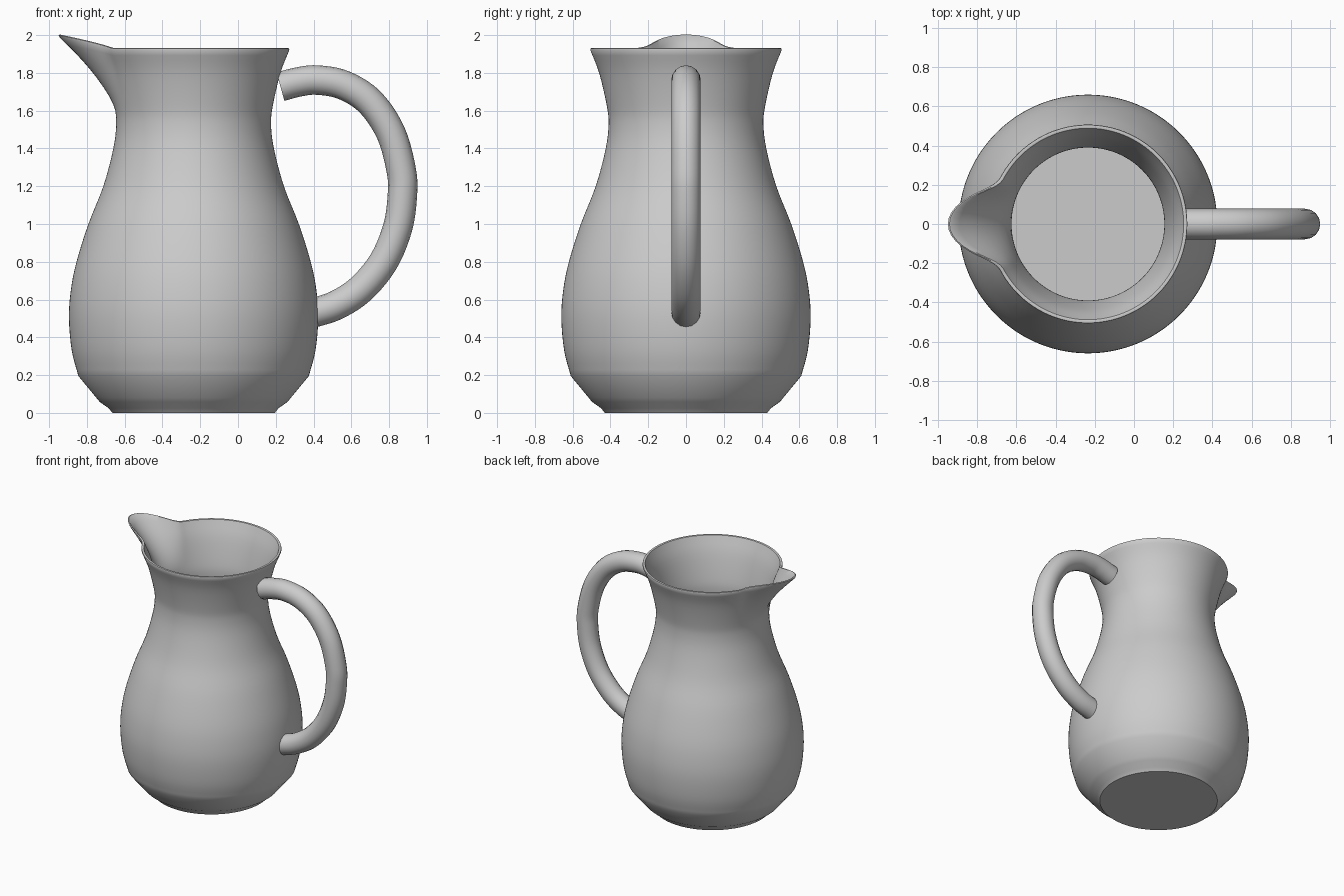
import bpy, bmesh, math
from mathutils import Vector

if "Cube" in bpy.data.objects:
    bpy.data.objects.remove(bpy.data.objects["Cube"])

CX = -0.235      # body axis
SEG = 144
WALL = 0.02

clay = bpy.data.materials.new("light_grey")
clay.diffuse_color = (0.6, 0.6, 0.6, 1)
clay.use_nodes = True
clay.node_tree.nodes["Principled BSDF"].inputs["Base Color"].default_value = clay.diffuse_color


def catmull(pts, n):
    """Smooth path through the given 2D points."""
    p = [Vector(q) for q in pts]
    p = [2 * p[0] - p[1]] + p + [2 * p[-1] - p[-2]]
    out = []
    for i in range(1, len(p) - 2):
        a, b, c, d = p[i - 1:i + 3]
        for k in range(n):
            t = k / n
            out.append(0.5 * (2 * b + (c - a) * t + (2 * a - 5 * b + 4 * c - d) * t * t
                              + (3 * b - a - 3 * c + d) * t ** 3))
    out.append(p[-2])
    return out


def falloff(deg, width):
    return 0.5 * (1 + math.cos(math.pi * min(deg / width, 1)))


def spout(r, z, a):
    """Pull the upper wall outward and upward around the -x direction."""
    deg = abs(math.degrees(math.atan2(math.sin(a), -math.cos(a))))
    s = max(0, (z - 1.6) / 0.33)
    r += 0.21 * s ** 1.6 * falloff(deg, 28)
    z += 0.07 * s ** 2 * falloff(deg, 33)
    return (CX + r * math.cos(a), r * math.sin(a), z)


# jug body: outer profile, rounded lip, inner profile
foot = [Vector(q) for q in [(0.43, 0), (0.45, 0.025), (0.497, 0.058), (0.515, 0.08)]]
side = catmull([(0.61, 0.195), (0.645, 0.33), (0.66, 0.5), (0.65, 0.65), (0.62, 0.8),
                (0.557, 1.0), (0.478, 1.2), (0.425, 1.4), (0.41, 1.53), (0.42, 1.63),
                (0.46, 1.8), (0.507, 1.922)], 4)
inner = []
for i, p in enumerate(side):
    t = side[min(i + 1, len(side) - 1)] - side[max(i - 1, 0)]
    inner.append(p + Vector((-t.y, t.x)).normalized() * WALL)
lip = [Vector((0.505, 1.93)), Vector((0.495, 1.932))]
profile = foot + side + lip + inner[::-1] + [Vector((0.49, 0.085)), Vector((0.43, 0.025))]

bm = bmesh.new()
rings = [[bm.verts.new(spout(p.x, p.y, 2 * math.pi * k / SEG)) for k in range(SEG)]
         for p in profile]
for lo, hi in zip(rings, rings[1:]):
    for k in range(SEG):
        j = (k + 1) % SEG
        bm.faces.new((lo[k], lo[j], hi[j], hi[k]))
bm.faces.new(rings[0][::-1])
bm.faces.new(rings[-1])
bmesh.ops.recalc_face_normals(bm, faces=bm.faces)
mesh = bpy.data.meshes.new("jug_body")
bm.to_mesh(mesh)
bm.free()
body = bpy.data.objects.new("jug_body", mesh)
bpy.context.collection.objects.link(body)

# handle: round tube along a smooth path in the xz plane
path = catmull([(0.225, 1.727), (0.32, 1.752), (0.42, 1.762), (0.56, 1.735), (0.70, 1.645),
                (0.81, 1.48), (0.865, 1.28), (0.87, 1.15), (0.845, 0.98), (0.77, 0.80),
                (0.65, 0.655), (0.52, 0.57), (0.40, 0.53)], 5)
cu = bpy.data.curves.new("handle", 'CURVE')
cu.dimensions = '3D'
cu.bevel_depth = 0.078
cu.bevel_resolution = 6
cu.use_fill_caps = True
sp = cu.splines.new('POLY')
sp.points.add(len(path) - 1)
for pt, q in zip(sp.points, path):
    pt.co = (q.x, 0, q.y, 1)
handle = bpy.data.objects.new("handle", cu)
bpy.context.collection.objects.link(handle)
bpy.context.view_layer.objects.active = handle
handle.select_set(True)
bpy.ops.object.convert(target='MESH')

# colour and shading
for o in (body, bpy.context.view_layer.objects["handle"]):
    o.data.materials.clear()
    o.data.materials.append(clay)
    bpy.ops.object.select_all(action='DESELECT')
    o.select_set(True)
    bpy.context.view_layer.objects.active = o
    bpy.ops.object.shade_smooth_by_angle(angle=math.radians(40))
